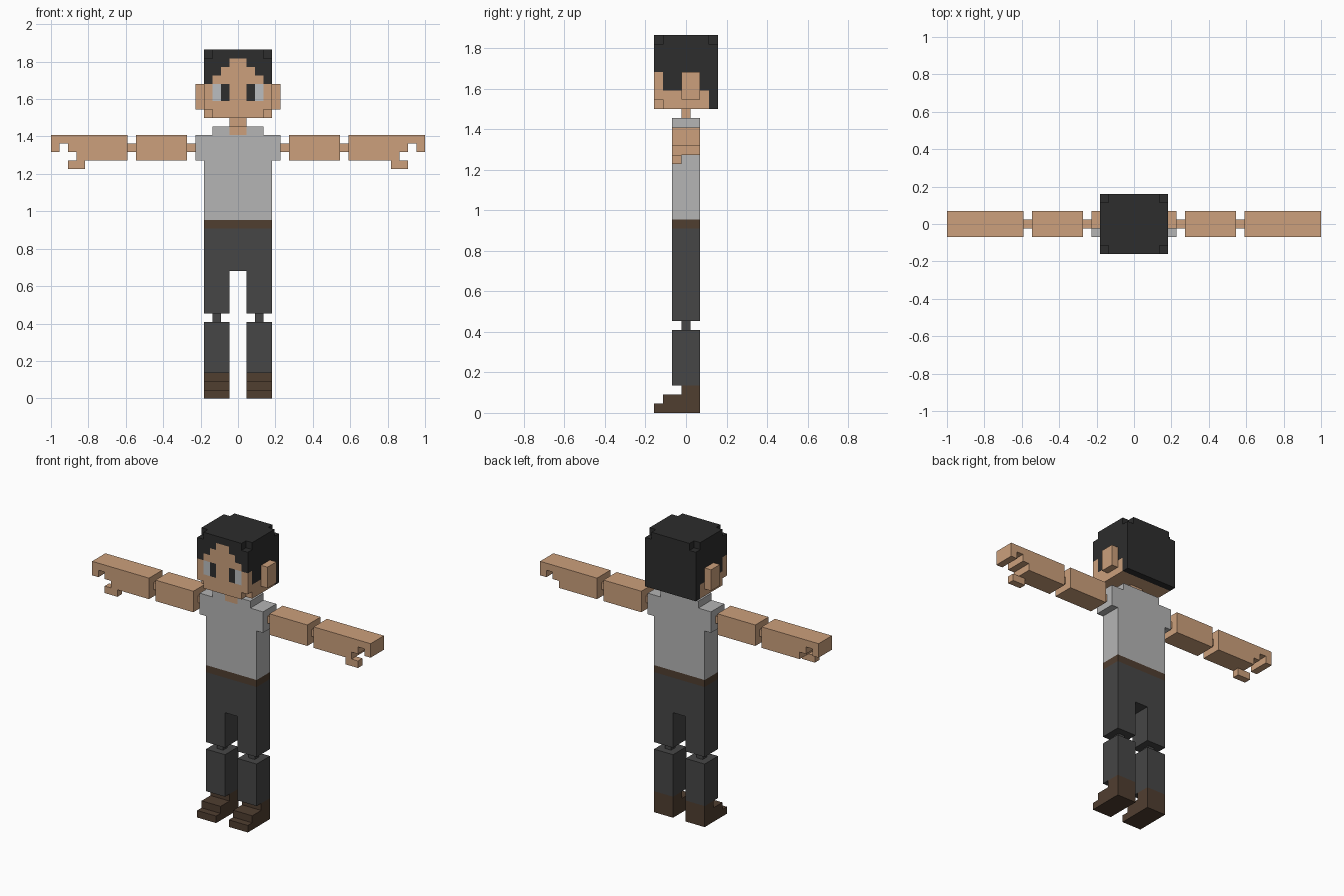
import bpy, bmesh
from math import radians
from mathutils import Vector

if "Cube" in bpy.data.objects:
    bpy.data.objects.remove(bpy.data.objects["Cube"])

U = 1 / 22  # edge length of one block


def material(name, r, g, b):
    lin = [((c / 255 + 0.055) / 1.055) ** 2.4 for c in (r, g, b)]
    m = bpy.data.materials.new(name)
    m.diffuse_color = (*lin, 1)
    m.use_nodes = True
    m.node_tree.nodes["Principled BSDF"].inputs["Base Color"].default_value = m.diffuse_color
    return m


SKIN, SHIRT, TROUSERS, BROWN, HAIR, EYE = range(6)
MATS = [material("skin", 204, 160, 124), material("light grey cloth", 181, 181, 181),
        material("dark grey cloth", 70, 70, 70), material("brown leather", 80, 62, 48),
        material("black hair", 45, 45, 45), material("eye grey", 187, 190, 192)]


def cells(*boxes):
    """Block centres filling boxes given as (x0, x1, y0, y1, z0, z1) in blocks."""
    out = set()
    for x0, x1, y0, y1, z0, z1 in boxes:
        for i in range(round(x1 - x0)):
            for j in range(round(y1 - y0)):
                for k in range(round(z1 - z0)):
                    out.add((x0 + i + 0.5, y0 + j + 0.5, z0 + k + 0.5))
    return out


def build(name, blocks, colour):
    """Outer skin of a set of blocks, coloured by a rule on the block centre."""
    bm = bmesh.new()
    for c in blocks:
        for axis in range(3):
            for s in (-1, 1):
                n = Vector((0, 0, 0))
                n[axis] = s
                if tuple(Vector(c) + n) in blocks:
                    continue
                a, b = Vector((0, 0, 0)), Vector((0, 0, 0))
                a[(axis + 1) % 3], b[(axis + 2) % 3] = 0.5, 0.5 * s
                mid = Vector(c) + n * 0.5
                f = bm.faces.new([bm.verts.new((mid + p) * U)
                                  for p in (-a - b, a - b, a + b, b - a)])
                f.material_index = colour(*c) if callable(colour) else colour
    bmesh.ops.remove_doubles(bm, verts=bm.verts, dist=U / 100)
    bmesh.ops.dissolve_limit(bm, angle_limit=radians(1), verts=bm.verts,
                             edges=bm.edges, delimit={'MATERIAL'})
    me = bpy.data.meshes.new(name)
    bm.to_mesh(me)
    bm.free()
    for m in MATS:
        me.materials.append(m)
    bpy.context.collection.objects.link(bpy.data.objects.new(name, me))


def pair(name, colour, *boxes):
    """The same part on both sides of the body."""
    blocks = cells(*boxes)
    build(name + "_left", blocks, colour)
    build(name + "_right", {(-x, y, z) for x, y, z in blocks}, colour)


# Head: hairline steps up the forehead, eyes sit in the face layer
def head_colour(x, y, z):
    x = abs(x)
    if y < -2.5:
        if 35 < z < 37 and 1 < x < 3:
            return HAIR if x < 2 else EYE
        return SKIN if z < 37 or (z < 40 and x < 40 - int(z)) else HAIR
    return SKIN if z < 35 and y < 2.5 else HAIR


head = cells((-4, 4, -3.5, 3.5, 33, 41))
head -= {c for c in head if abs(c[0]) > 3 and abs(c[1]) > 2.5
         and (c[2] > 40 or (c[2] < 34 and c[1] < 0))}
build("head", head, head_colour)
pair("ear", SKIN, (4, 5, -0.5, 1.5, 34, 37))
build("neck", cells((-1, 1, -0.5, 0.5, 32, 33)), SKIN)

# Torso: shirt with wider shoulders, collar with bare throat, then belt and hips
build("shirt", cells((-4, 4, -1.5, 1.5, 21, 28), (-5, 5, -1.5, 1.5, 28, 31),
                     (-3, 3, -1.5, 1.5, 31, 32)),
      lambda x, y, z: SKIN if z > 31 and abs(x) < 1 and y < 0.5 else SHIRT)
build("belt", cells((-4, 4, -1.5, 1.5, 20, 21)), BROWN)
build("trousers", cells((-4, 4, -1.5, 1.5, 15, 20), (-4, -1, -1.5, 1.5, 10, 15),
                        (1, 4, -1.5, 1.5, 10, 15)), TROUSERS)

# Legs
pair("knee", TROUSERS, (2, 3, -0.5, 0.5, 9, 10))
pair("lower_leg", TROUSERS, (1, 4, -1.5, 1.5, 3, 9))
pair("shoe", BROWN, (1, 4, -3.5, 1.5, 0, 1), (1, 4, -2.5, 1.5, 1, 2),
     (1, 4, -0.5, 1.5, 2, 3))

# Arms
pair("shoulder_joint", SKIN, (5, 6, -0.5, 0.5, 29, 30))
pair("upper_arm", SKIN, (6, 12, -1.5, 1.5, 28, 31))
pair("elbow", SKIN, (12, 13, -0.5, 0.5, 29, 30))
# Forearm with curled fingertips and a thumb at the front
pair("forearm_and_hand", SKIN, (13, 19, -1.5, 1.5, 28, 31), (19, 20, -1.5, 1.5, 29, 31),
     (20, 22, -1.5, 1.5, 30, 31), (21, 22, -1.5, 1.5, 29, 30),
     (18, 20, -1.5, -0.5, 27, 28))
